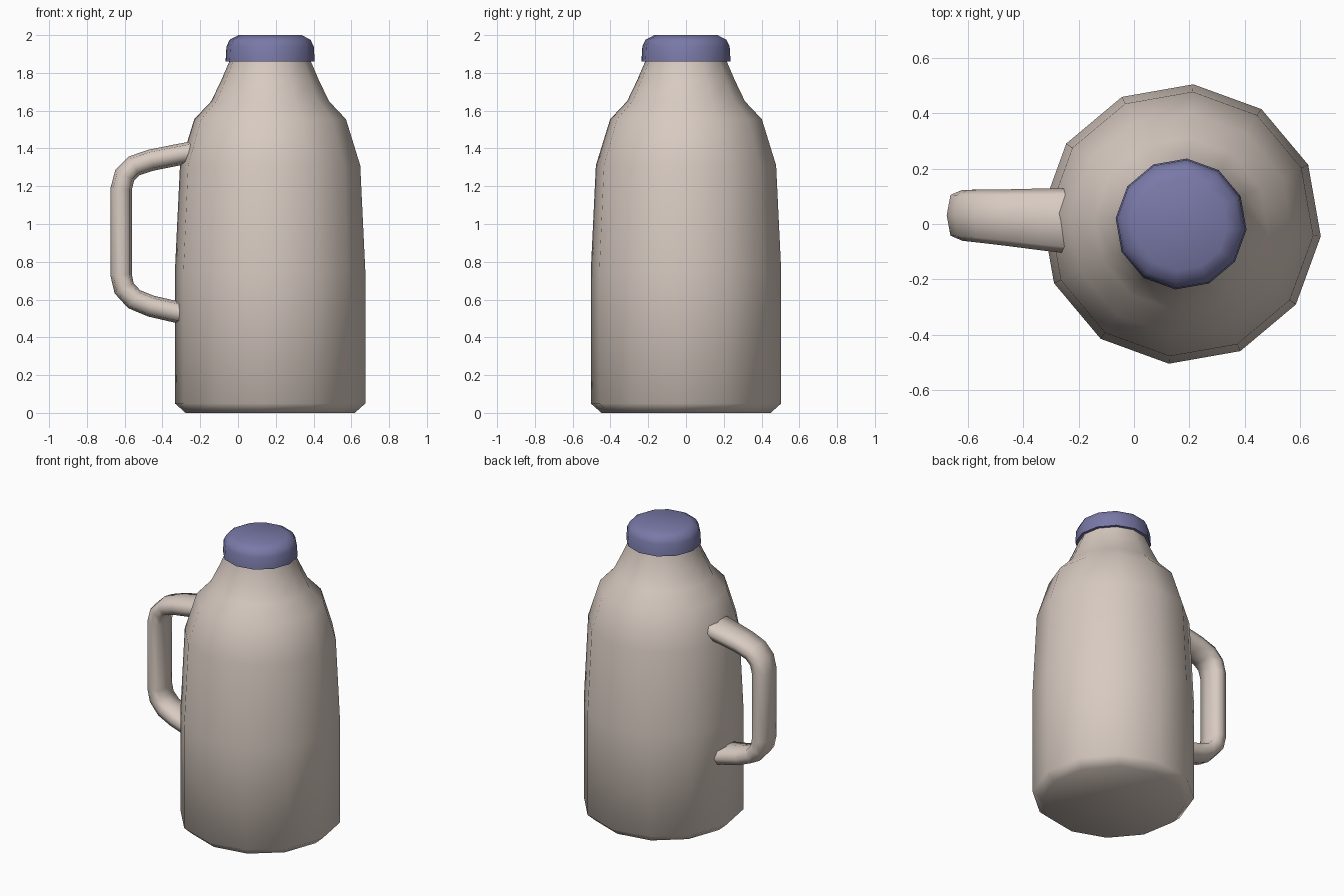
import bpy, bmesh, math
from mathutils import Vector

if "Cube" in bpy.data.objects:
    bpy.data.objects.remove(bpy.data.objects["Cube"])

CX = 0.17                      # axis of the bottle
SIDES, TURN = 12, math.radians(-5)


def material(name, rgb):
    m = bpy.data.materials.new(name)
    m.diffuse_color = (*rgb, 1)
    m.use_nodes = True
    m.node_tree.nodes["Principled BSDF"].inputs["Base Color"].default_value = m.diffuse_color
    return m


def loft(name, rings, mat, angle):
    """Skin a list of closed rings, capping both ends."""
    bm = bmesh.new()
    loops = [[bm.verts.new(p) for p in ring] for ring in rings]
    for a, b in zip(loops, loops[1:]):
        n = len(a)
        for i in range(n):
            j = (i + 1) % n
            bm.faces.new((a[i], a[j], b[j], b[i]))
    bm.faces.new(loops[0][::-1])
    bm.faces.new(loops[-1])
    bmesh.ops.recalc_face_normals(bm, faces=bm.faces)
    me = bpy.data.meshes.new(name)
    bm.to_mesh(me)
    bm.free()
    me.materials.append(mat)
    ob = bpy.data.objects.new(name, me)
    bpy.context.collection.objects.link(ob)
    bpy.ops.object.select_all(action='DESELECT')
    ob.select_set(True)
    bpy.context.view_layer.objects.active = ob
    bpy.ops.object.shade_smooth_by_angle(angle=math.radians(angle))
    return ob


def lathe(name, profile, mat, angle):
    rings = []
    for r, z in profile:
        rings.append([(CX + r * math.cos(TURN + math.tau * i / SIDES),
                       r * math.sin(TURN + math.tau * i / SIDES), z)
                      for i in range(SIDES)])
    return loft(name, rings, mat, angle)


cream = material("cream plastic", (0.68, 0.59, 0.53))
blue = material("blue plastic", (0.19, 0.19, 0.39))

# Bottle body with shoulders and neck
lathe("bottle_body", [(0.45, 0), (0.506, 0.05), (0.506, 0.75), (0.479, 1.31),
                      (0.403, 1.555), (0.313, 1.65), (0.26, 1.76),
                      (0.217, 1.86), (0.212, 1.9)], cream, 60)

# Screw cap
lathe("cap", [(0.237, 1.86), (0.232, 1.94), (0.215, 1.975), (0.168, 2.0)], blue, 60)

# Handle: rounded section swept along a path (x, z, half width)
path = [(-0.20, 1.388, 0.120), (-0.33, 1.364, 0.112), (-0.46, 1.338, 0.102),
        (-0.55, 1.308, 0.096), (-0.60, 1.258, 0.093), (-0.619, 1.185, 0.092),
        (-0.619, 0.73, 0.092), (-0.603, 0.66, 0.093), (-0.55, 0.602, 0.096),
        (-0.46, 0.565, 0.102), (-0.33, 0.535, 0.112), (-0.24, 0.518, 0.118)]
section = [(1, 0), (0.76, 0.8), (0, 1), (-0.76, 0.8),
           (-1, 0), (-0.76, -0.8), (0, -1), (0.76, -0.8)]
rings = []
for k, (x, z, w) in enumerate(path):
    p = Vector(path[max(k - 1, 0)][:2])
    q = Vector(path[min(k + 1, len(path) - 1)][:2])
    t = (q - p).normalized()
    n = Vector((-t.y, t.x))
    yc = 0.012 - 0.0525 * (x + 0.25)      # handle leans slightly to the back
    rings.append([(x + n.x * 0.057 * a, yc + w * b, z + n.y * 0.057 * a)
                  for a, b in section])
loft("handle", rings, cream, 75)
